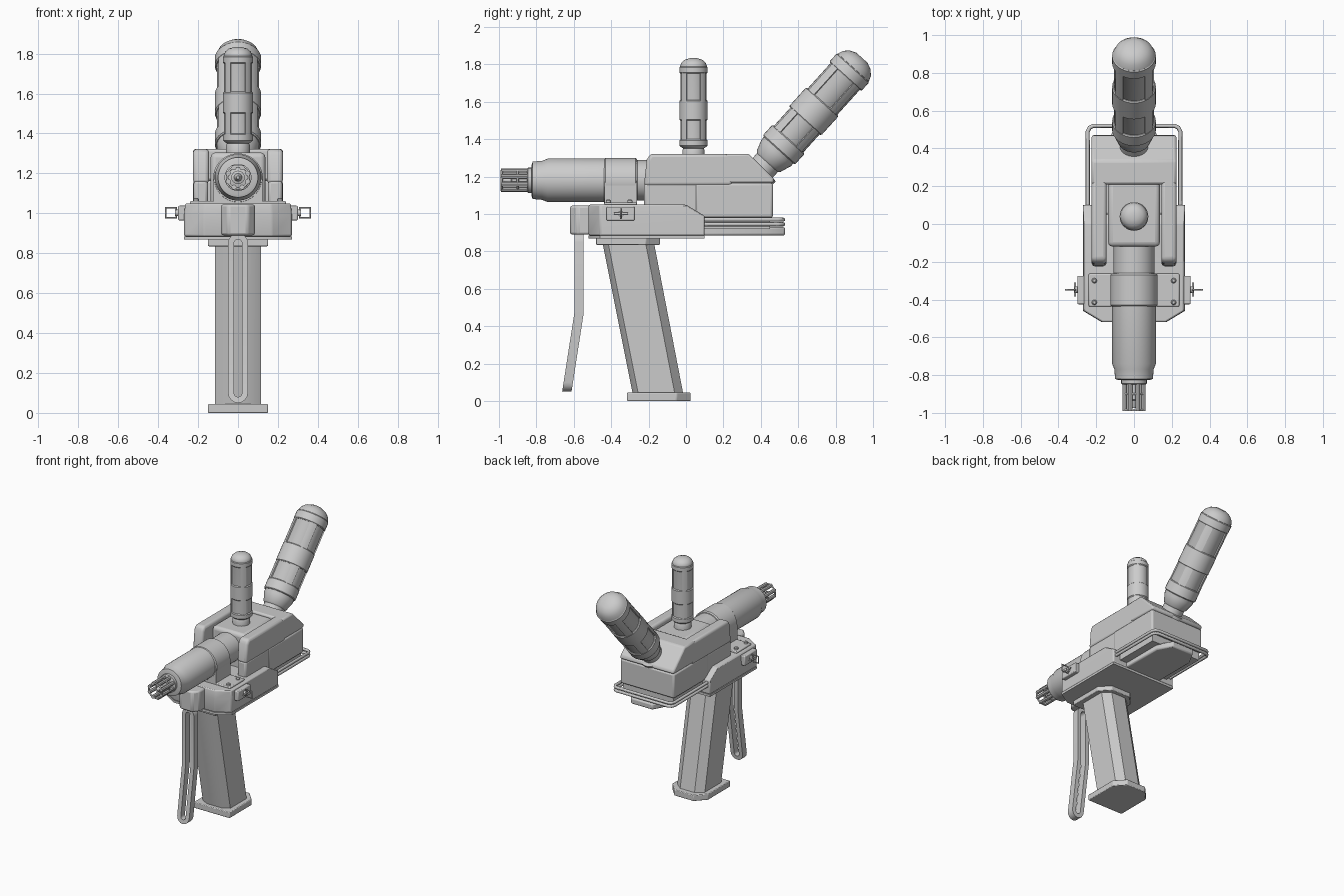
import bpy, bmesh, math
from mathutils import Vector

if "Cube" in bpy.data.objects:
    bpy.data.objects.remove(bpy.data.objects["Cube"])

grey = bpy.data.materials.new("plain_grey")
grey.diffuse_color = (0.6, 0.6, 0.6, 1)
grey.use_nodes = True
grey.node_tree.nodes["Principled BSDF"].inputs["Base Color"].default_value = grey.diffuse_color


def finish(name, bm, bevel=0.0, mirror=False, segs=2):
    bmesh.ops.recalc_face_normals(bm, faces=bm.faces)
    me = bpy.data.meshes.new(name)
    bm.to_mesh(me)
    bm.free()
    ob = bpy.data.objects.new(name, me)
    bpy.context.collection.objects.link(ob)
    me.materials.append(grey)
    bpy.ops.object.select_all(action='DESELECT')
    bpy.context.view_layer.objects.active = ob
    ob.select_set(True)
    bpy.ops.object.shade_smooth_by_angle(angle=math.radians(35))
    if bevel:
        m = ob.modifiers.new("bevel", 'BEVEL')
        m.width, m.segments, m.limit_method = bevel, segs, 'ANGLE'
    if mirror:
        ob.modifiers.new("mirror", 'MIRROR')
    return ob


def loft(name, loops, **kw):
    """Closed solid through equal-length loops of 3D points."""
    bm = bmesh.new()
    rings = [[bm.verts.new(p) for p in lp] for lp in loops]
    n = len(rings[0])
    for a, b in zip(rings, rings[1:]):
        for i in range(n):
            j = (i + 1) % n
            bm.faces.new((a[i], a[j], b[j], b[i]))
    bm.faces.new(rings[0])
    bm.faces.new(rings[-1])
    return finish(name, bm, **kw)


def side_prism(name, yz, x0, x1, **kw):
    return loft(name, [[(x, y, z) for y, z in yz] for x in (x0, x1)], **kw)


def plan_prism(name, xy, z0, z1, **kw):
    return loft(name, [[(x, y, z) for x, y in xy] for z in (z0, z1)], **kw)


def box(name, x0, x1, y0, y1, z0, z1, **kw):
    return plan_prism(name, [(x0, y0), (x1, y0), (x1, y1), (x0, y1)], z0, z1, **kw)


def lathe(name, profile, origin, axis, n=32, **kw):
    """Turned solid from (distance along axis, radius) pairs."""
    q = Vector(axis).to_track_quat('Z', 'Y')
    o = Vector(origin)
    loops = [[o + q @ Vector((r * math.cos(k * math.tau / n), r * math.sin(k * math.tau / n), t))
              for k in range(n)] for t, r in profile]
    return loft(name, loops, **kw)


def wire(name, pts, r, cyclic=False):
    cu = bpy.data.curves.new(name, 'CURVE')
    cu.dimensions, cu.bevel_depth, cu.bevel_resolution = '3D', r, 2
    sp = cu.splines.new('POLY')
    sp.points.add(len(pts) - 1)
    for p, c in zip(sp.points, pts):
        p.co = (*c, 1)
    sp.use_cyclic_u = cyclic
    cu.materials.append(grey)
    ob = bpy.data.objects.new(name, cu)
    bpy.context.collection.objects.link(ob)


# Grip with chamfered corners, foot and collar
def grip_loop(y0, y1, z):
    return [(-.06, y0, z), (.06, y0, z), (.115, y0 + .03, z), (.115, y1 - .045, z),
            (.06, y1, z), (-.06, y1, z), (-.115, y1 - .045, z), (-.115, y0 + .03, z)]


loft("grip", [grip_loop(-.285, -.015, .04), grip_loop(-.445, -.17, .84)])
foot = [(-.15, -.315), (.15, -.315), (.15, -.05), (.08, .025), (-.08, .025), (-.15, -.05)]
plan_prism("grip_foot", foot, 0, .045, bevel=.005)
plan_prism("grip_collar", [(x, y * 1.0 - .165) for x, y in foot], .835, .872, bevel=.004)

# Lower housing with clipped front corners and a sloped rear
plan = [(-.17, -.52), (.17, -.52), (.27, -.46), (.27, .10), (-.27, .10), (-.27, -.46)]
plan_prism("base_plate", plan, .868, .885)
loft("lower_housing", [[(x, y, .885) for x, y in plan], [(x, y, .99) for x, y in plan],
                       [(x * .98, y if y < 0 else 0, 1.05) for x, y in plan]], bevel=.008)

# Front block that holds the lever
plan_prism("lever_block", [(-.085, -.46), (-.085, -.58), (-.05, -.62), (.05, -.62), (.085, -.58),
                           (.085, -.46)], .89, 1.045, bevel=.012)


# Slotted bent lever
def lever():
    def stadium(r):
        pts = []
        for c, a0 in ((.85, 0), (.10, math.pi)):
            pts += [(r * math.cos(a0 + k * math.pi / 8), c + r * math.sin(a0 + k * math.pi / 8))
                    for k in range(9)]
            pts.append((-r if c > .5 else r, .47))
        return pts

    def bent(p, d):
        return (p[0], -.597 - max(0, .47 - p[1]) * .155 + d, p[1])
    bm = bmesh.new()
    rows = [[bm.verts.new(bent(p, d)) for p in stadium(r)]
            for r, d in ((.05, 0), (.05, .05), (.02, .05), (.02, 0))]
    n = len(rows[0])
    for a, b in zip(rows, rows[1:] + rows[:1]):
        for i in range(n):
            j = (i + 1) % n
            bm.faces.new((a[i], a[j], b[j], b[i]))
    finish("slotted_lever", bm)


lever()

# Rear under block, tray and wire loops
plan_prism("rear_under_block", [(-.15, .05), (.15, .05), (.15, .42), (.09, .53), (-.09, .53),
                                (-.15, .42)], .885, .93, bevel=.01)
box("rear_tray", -.21, .21, -.1, .45, .92, .99)
for z in (.945, .97):
    wire("rear_loop", [(-.245, .05, z), (-.245, .49, z), (-.235, .51, z), (-.215, .52, z),
                       (.215, .52, z), (.235, .51, z), (.245, .49, z), (.245, .05, z)], .011)

# Main body: lower shell, upper shell, side arms and the seat between them
box("body_lower", -.225, .225, .05, .465, .98, 1.165, bevel=.012)
side_prism("body_upper", [(.21, 1.165), (.47, 1.165), (.47, 1.19), (.335, 1.322), (.21, 1.322)],
           -.225, .225, bevel=.012)
side_prism("arm_lower", [(-.225, 1.03), (.2, .98), (.2, 1.165), (-.225, 1.165)],
           .15, .222, bevel=.015, mirror=True)
side_prism("arm_upper", [(-.225, 1.15), (.25, 1.15), (.25, 1.322), (-.19, 1.322), (-.21, 1.29)],
           .145, .225, bevel=.018, mirror=True, segs=3)
box("handle_seat", -.137, .137, -.12, .23, 1.0, 1.305, bevel=.025, segs=3)

# Barrel, clamp and bolted flange
FWD = (0, -1, 0)
lathe("barrel", [(.05, .108), (.26, .108), (.27, .116), (.74, .116), (.77, .104), (.82, .1),
                 (.825, .085)], (0, 0, 1.18), FWD, n=40)
lathe("barrel_clamp", [(.262, .118), (.27, .125), (.43, .125), (.438, .118)], (0, 0, 1.175), FWD, n=40)
box("clamp_body", -.123, .123, -.437, -.263, 1.03, 1.17)
box("clamp_flange", -.24, .24, -.437, -.263, 1.04, 1.062, bevel=.006)
for x in (-.21, .21):
    for y in (-.30, -.415):
        lathe("flange_bolt", [(0, .014), (.012, .014), (.018, .008)], (x, y, 1.06), (0, 0, 1), n=12)

# Muzzle prongs around a centre tube
lathe("muzzle_core", [(.8, .034), (.93, .034), (.935, .02), (.975, .008)], (0, 0, 1.18), FWD, n=16)
lathe("muzzle_collar", [(.81, .068), (.845, .068), (.85, .06)], (0, 0, 1.18), FWD, n=24)
for k in range(8):
    a = (k + .5) * math.tau / 8
    lathe("muzzle_prong", [(.82, .013), (.99, .013)],
          (.053 * math.cos(a), 0, 1.18 + .053 * math.sin(a)), FWD, n=8)
for y in (-.9, -.985):
    wire("muzzle_ring", [(.055 * math.cos(k * math.tau / 24), y, 1.18 + .055 * math.sin(k * math.tau / 24))
                         for k in range(24)], .006, True)


# Handles: stepped grip, domed cap and four raised ribs
def handle(name, origin, axis, R, bands, profile, rib):
    lathe(name, profile, origin, axis, n=32)
    for t0, t1 in bands:
        e = .006
        lathe(name + "_band", [(t0, R - e), (t0 + e, R), (t1 - e, R), (t1, R - e)], origin, axis)
    q = Vector(axis).to_track_quat('Z', 'Y')
    for k in range(4):
        arc = [math.radians(45 + 90 * k + d) for d in (-14, -5, 5, 14)]
        loops = []
        for t in rib:
            edge = [(R * .985, a) for a in arc] + [(R * .85, a) for a in reversed(arc)]
            loops.append([Vector(origin) + q @ Vector((r * math.cos(a), r * math.sin(a), t))
                          for r, a in edge])
        loft(name + "_rib", loops)


handle("upright_handle", (0, .04, 1.30), (0, 0, 1), .076, [(.06, .1), (.2, .31), (.45, .49)],
       [(0, .06), (.04, .06), (.05, .055), (.06, .07), (.48, .07), (.49, .072), (.51, .064),
        (.525, .046), (.533, .02)], (.08, .47))
handle("slanted_handle", (0, .395, 1.23), (0, .67, .742), .116, [(.15, .23), (.36, .5), (.68, .745)],
       [(-.05, .1), (.015, .1), (.02, .075), (.06, .075), (.07, .085), (.13, .106), (.735, .106),
        (.745, .112), (.775, .1), (.8, .075), (.815, .04)], (.18, .7))

# Side latches with wing frames
for s in (-1, 1):
    x = sorted((.25 * s, .3 * s))
    box("latch_plate", x[0], x[1], -.425, -.275, .965, 1.038, bevel=.006)
    lathe("latch_stem", [(0, .016), (.02, .016)], (.295 * s, -.348, 1.002), (s, 0, 0), n=12)
    wire("latch_wing", [(.31 * s, -.348, .977), (.362 * s, -.348, .977), (.362 * s, -.348, 1.028),
                        (.31 * s, -.348, 1.028)], .005, True)
    wire("latch_bar", [(.312 * s, -.385, 1.002), (.312 * s, -.31, 1.002)], .006)
